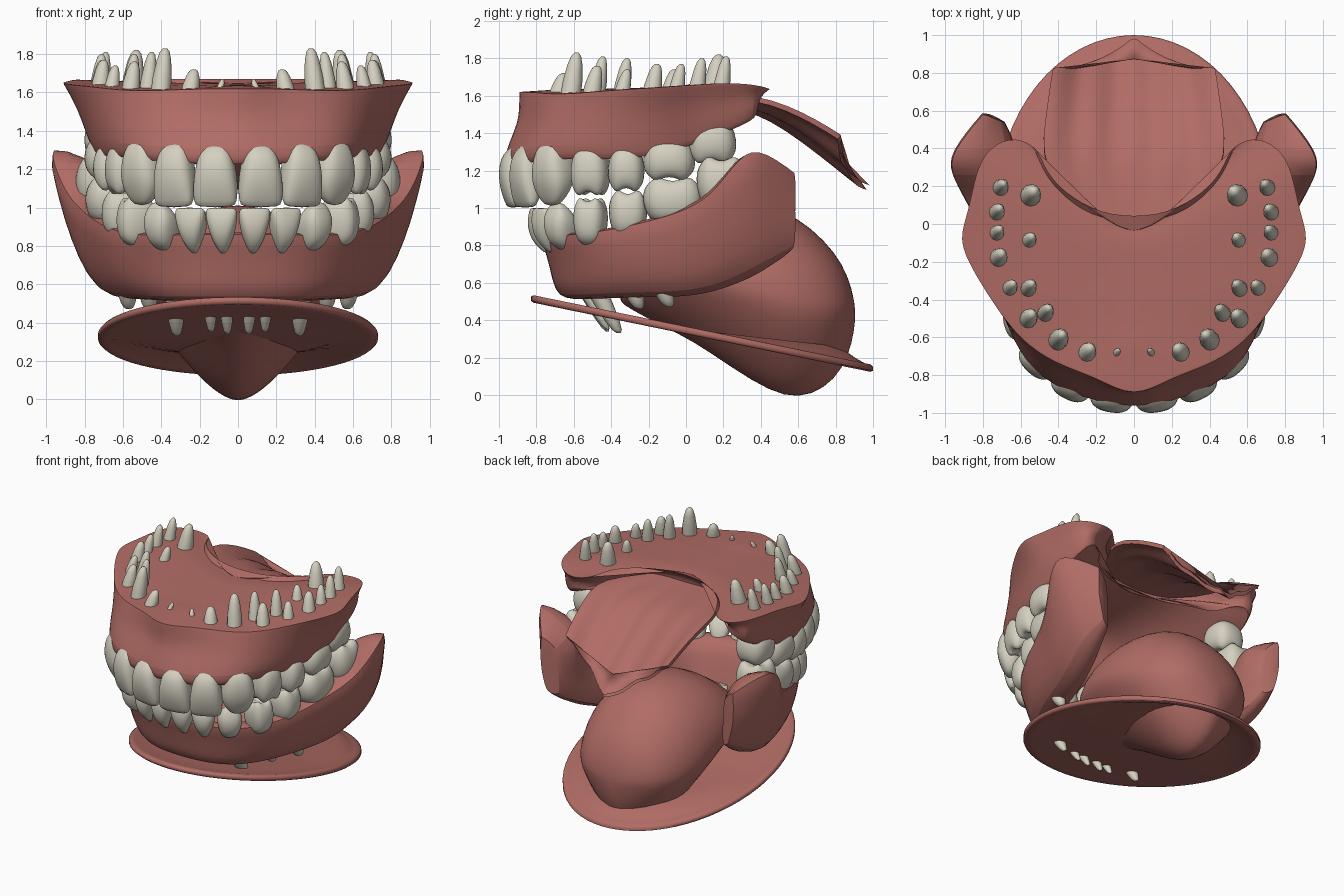
import bpy, bmesh, math
from mathutils import Vector as V

if "Cube" in bpy.data.objects:
    bpy.data.objects.remove(bpy.data.objects["Cube"])


def material(name, rgb):
    m = bpy.data.materials.new(name)
    m.diffuse_color = (*rgb, 1)
    m.use_nodes = True
    m.node_tree.nodes["Principled BSDF"].inputs["Base Color"].default_value = m.diffuse_color
    return m


PINK = material("gum pink", (0.44, 0.15, 0.13))
IVORY = material("tooth ivory", (0.66, 0.63, 0.53))


def finish(bm, name, mat, sub=0, angle=40):
    bmesh.ops.remove_doubles(bm, verts=bm.verts, dist=0.0005)
    bmesh.ops.recalc_face_normals(bm, faces=bm.faces)
    me = bpy.data.meshes.new(name)
    bm.to_mesh(me)
    bm.free()
    ob = bpy.data.objects.new(name, me)
    bpy.context.collection.objects.link(ob)
    me.materials.append(mat)
    if sub:
        s = ob.modifiers.new("smooth", 'SUBSURF')
        s.levels = s.render_levels = sub
    bpy.ops.object.select_all(action='DESELECT')
    ob.select_set(True)
    bpy.context.view_layer.objects.active = ob
    bpy.ops.object.shade_smooth_by_angle(angle=math.radians(angle))
    return ob


def loft(bm, rings, closed=True, cap=True, creased=(), crease_ends=0):
    """Skin a list of equal-length point rings."""
    layer = bm.edges.layers.float.get("crease_edge") or bm.edges.layers.float.new("crease_edge")
    vs = [[bm.verts.new(p) for p in r] for r in rings]
    n = len(rings[0])
    for a, b in zip(vs, vs[1:]):
        for i in range(n if closed else n - 1):
            j = (i + 1) % n
            bm.faces.new((a[i], a[j], b[j], b[i]))
        for i, c in creased:
            bm.edges.get((a[i], b[i]))[layer] = c
    if cap:
        for r in (vs[0], vs[-1]):
            f = bm.faces.new(r)
            for e in f.edges:
                e[layer] = crease_ends


def both_sides(half):
    return [[V((-p.x, p.y, p.z)) for p in s] for s in reversed(half[1:])] + half


# Upper gum with palate: rim x, y, z, tooth row x, y, gum line z, midline y
UPPER = [(0, -.93, 1.62, 0, -.89, 1.23, -.60), (.2, -.81, 1.62, .2, -.86, 1.23, -.56),
         (.42, -.74, 1.61, .41, -.77, 1.25, -.52), (.61, -.61, 1.61, .53, -.61, 1.27, -.47),
         (.76, -.40, 1.63, .61, -.38, 1.26, -.4), (.87, -.22, 1.64, .66, -.2, 1.28, -.34),
         (.93, -.08, 1.65, .68, -.06, 1.32, -.3), (.88, .06, 1.66, .69, .06, 1.36, -.26),
         (.85, .22, 1.67, .68, .2, 1.42, -.22), (.80, .38, 1.66, .67, .31, 1.47, -.18),
         (.66, .47, 1.63, .63, .36, 1.52, -.15), (.52, .42, 1.64, .55, .30, 1.50, -.12),
         (.48, .31, 1.66, .50, .22, 1.47, -.1), (.41, .20, 1.67, .38, .12, 1.53, -.08),
         (.23, .07, 1.67, .22, 0, 1.55, -.06), (0, .03, 1.67, 0, -.02, 1.57, -.04)]
half = []
for k, (ox, oy, oz, tx, ty, gz, sy) in enumerate(UPPER):
    rim, t = V((ox, oy, oz)), V((tx, ty, gz))
    n = V((tx, ty - sy, 0)).normalized()
    h = .10 if k < 2 else .118 if k < 10 else .07 if k < 11 else .03
    top, under = V((0, sy, 1.64)), V((0, sy, 1.57))
    lip, inner = t + n * h + V((0, 0, .06)), t - n * h + V((0, 0, .02))
    edge = t + n * h * .75 - V((0, 0, .005))
    mid = rim.lerp(lip, .5) - n * (.04 if k < 2 else 0 if k < 5 else .015 if k < 11 else 0)
    vault = inner.lerp(under, .4)
    vault.z = inner.z * .3 + under.z * .7
    half.append([top, rim.lerp(top, .45), rim.lerp(top, .07), rim, rim.lerp(mid, .35), mid,
                 lip, edge, inner, vault, under])
bm = bmesh.new()
loft(bm, both_sides(half), closed=False, cap=False, creased=[(3, .6), (7, .5)])
finish(bm, "upper_gum", PINK, 2)

# Lower gum: tooth row x, y, gum line z, outer bottom x, y, z, half thickness
LOWER = [(0, -.72, .87, 0, -.70, .51, .075), (.2, -.70, .87, .2, -.69, .51, .075),
         (.4, -.63, .86, .41, -.60, .51, .085), (.53, -.46, .88, .54, -.42, .515, .10),
         (.62, -.28, .92, .63, -.22, .52, .11), (.69, -.05, .98, .70, 0, .52, .12),
         (.76, .13, 1.07, .75, .16, .55, .15), (.84, .26, 1.26, .78, .3, .60, .15),
         (.91, .37, 1.37, .80, .42, .66, .09), (.77, .59, 1.20, .76, .59, .77, .03)]
half = []
for k, (tx, ty, gz, bx, by, bz, h) in enumerate(LOWER):
    t, b = V((tx, ty, gz)), V((bx, by, bz))
    n = V((tx, min(0, ty + .35), 0)).normalized()
    out, inn = t + n * h, t - n * h
    bi = b - n * (.2 if k < 8 else .16)
    if k == 8:
        inn = V((.60, .41, 1.2))
    if k == 9:
        inn, bi = V((.69, .54, 1.12)), V((.68, .54, .76))
    mid = out.lerp(b, .5) + n * (-.015 if ty < -.6 else .03)
    half.append([out, mid, b, bi, inn.lerp(bi, .5), inn])
bm = bmesh.new()
loft(bm, both_sides(half), creased=[(2, .15), (3, .3), (0, .4)], crease_ends=.85)
finish(bm, "lower_gum", PINK, 2)

# Tooth shapes: rows of (height fraction, width, depth), from root to biting edge
SHAPES = {
    "incisor": [(-.12, .3, .2), (-.02, .6, .6), (.12, .82, .92), (.4, .98, 1), (.68, 1.04, .78), (.9, 1, .45), (1, .88, .24)],
    "canine": [(-.12, .3, .2), (-.02, .58, .6), (.12, .82, .93), (.4, 1, 1), (.64, 1.03, .85), (.86, .75, .5), (1, .35, .2)],
    "molar": [(-.15, .4, .3), (-.04, .7, .65), (.1, .9, .88), (.4, 1.05, 1), (.7, 1.04, .95), (.92, .87, .78), (1, .64, .55), (.88, .2, .18)],
    "lower_front": [(-.15, .15, .2), (0, .38, .6), (.2, .66, .93), (.5, .9, .95), (.75, 1.02, .7), (.92, 1.02, .42), (1, .9, .24)],
}


def tooth(name, kind, x, y, gum, edge, w, d, lean=0):
    turn = math.atan2(x, -(y + .35)) if y < -.4 else math.pi / 2
    turn *= .8 if y < -.6 else 1
    side, out = V((math.cos(turn), math.sin(turn), 0)), V((math.sin(turn), -math.cos(turn), 0))
    rings = []
    for t, sw, sd in SHAPES[kind]:
        ring = []
        for i in range(20):
            a = math.tau * i / 20
            c, s = (math.copysign(abs(f) ** .75, f) for f in (math.cos(a), math.sin(a)))
            z = gum + (edge - gum) * t
            if kind == "molar" and .9 < t:
                z += (edge - gum) * .06 * -math.cos(4 * a)
            p = side * c * sw * w / 2 + out * (s * sd * d / 2 + lean * (t - .5))
            ring.append(V((x, y, z)) + p)
        rings.append(ring)
    for sx, label in ((1, "right"), (-1, "left")):
        bm = bmesh.new()
        loft(bm, [[V((p.x * sx, p.y, p.z)) for p in r] for r in rings])
        finish(bm, f"{name}_{label}", IVORY, 1, 60)


# Upper and lower teeth: shape, x, y, gum z, edge z, width, depth, lean
ROWS = {
    "upper": [("incisor", .117, -.915, 1.30, 1.0, .228, .18, .02), ("incisor", .33, -.85, 1.31, 1.0, .22, .18, .02),
              ("canine", .495, -.71, 1.34, 1.01, .23, .21, .02), ("molar", .585, -.51, 1.31, 1.07, .20, .22),
              ("molar", .64, -.32, 1.31, 1.09, .19, .24), ("molar", .675, -.09, 1.35, 1.15, .27, .26),
              ("molar", .68, .14, 1.45, 1.24, .25, .25)],
    "lower": [("lower_front", .083, -.78, .79, 1.0, .162, .14, .06), ("lower_front", .24, -.75, .79, 1.0, .165, .15, .06),
              ("canine", .40, -.67, .80, 1.03, .17, .18, .05), ("molar", .53, -.51, .83, 1.05, .17, .21),
              ("molar", .60, -.31, .87, 1.09, .20, .23), ("molar", .67, -.07, .94, 1.16, .31, .26),
              ("molar", .72, .19, 1.02, 1.27, .26, .26)],
}
for jaw, row in ROWS.items():
    for i, (kind, *dims) in enumerate(row):
        tooth(f"{jaw}_tooth_{i + 1}", kind, *dims)


# Root tips poking through the gums
def root(name, base, tip, r):
    for sx, label in ((1, "right"), (-1, "left")):
        bm = bmesh.new()
        rings = []
        for t, s in ((0, 1), (.4, .95), (.75, .72), (.93, .48), (1, .2)):
            c = base.lerp(tip, t)
            rings.append([V(((c.x + r * s * .95 * math.cos(a)) * sx, c.y + r * s * math.sin(a), c.z))
                          for a in (math.tau * i / 12 for i in range(12))])
        loft(bm, rings)
        finish(bm, f"{name}_{label}", IVORY, 0, 60)


# Upper and lower root tips: x, y, tip z, radius
UPPER_ROOTS = [(.09, -.68, 1.67, .022), (.24, -.67, 1.72, .05), (.39, -.60, 1.83, .055), (.55, -.49, 1.76, .05),
               (.46, -.46, 1.81, .045), (.55, -.33, 1.80, .045), (.65, -.33, 1.74, .042), (.71, -.17, 1.77, .05),
               (.72, -.04, 1.77, .042), (.55, -.08, 1.74, .042), (.72, .07, 1.80, .045), (.54, .16, 1.82, .06),
               (.70, .20, 1.81, .045)]
for i, (x, y, z, r) in enumerate(UPPER_ROOTS):
    root(f"upper_root_{i + 1}", V((x + .015, y - .02, 1.58)), V((x - .01, y + .015, z)), r)
LOWER_ROOTS = [(.055, -.42, .34, .042), (.14, -.42, .35, .04), (.32, -.36, .33, .055), (.46, -.25, .46, .055),
               (.57, -.09, .47, .055)]
for i, (x, y, z, r) in enumerate(LOWER_ROOTS):
    root(f"lower_root_{i + 1}", V((x + .01, y - (.14 if z < .4 else .05), .60)), V((x, y, z)), r)

# Tongue: y, lowest z, highest z, half width; underside narrows to a keel
TONGUE = [(-.36, .50, .60, .10), (-.3, .46, .70, .24), (-.15, .38, .85, .38), (.05, .28, .97, .45),
          (.25, .14, 1.02, .475), (.45, .015, 1.01, .475), (.6, -.022, .95, .445), (.74, .03, .83, .38),
          (.84, .14, .70, .28), (.89, .28, .56, .16), (.905, .4, .46, .05)]
rings = []
for y, lo, hi, w in TONGUE:
    m, ring = max((lo + hi) / 2, min(.45, hi - .04)), []
    for i in range(32):
        a = math.tau * i / 32
        c, s = math.cos(a), math.sin(a)
        x = c if s >= 0 else math.copysign(abs(c) ** 1.1, c) * (1 + .4 * s)
        ring.append(V((w * x, y, m + s * ((hi - m) if s > 0 else (m - lo)))))
    rings.append(ring)
bm = bmesh.new()
loft(bm, rings)
finish(bm, "tongue", PINK, 1, 80)

# Mouth floor: tilted oval plate, raised where it meets the back of the tongue
rings = []
for r, dz in ((.3, 0), (.6, 0), (.8, 0), (.93, -.003), (.985, -.004), (1, .005), (1, .025), (.985, .036), (.95, .036),
              (.9, .03), (.8, .03), (.6, .03), (.3, .03)):
    ring = []
    for i in range(64):
        a = math.tau * i / 64
        y = .085 + .915 * r * math.sin(a)
        lift = .09 * max(0, math.sin(a)) * max(0, 1 - abs(r - .75) / .2)
        ring.append(V((.73 * r * math.cos(a), y, .5 - .205 * (y + .83) + dz + lift)))
    rings.append(ring)
bm = bmesh.new()
loft(bm, rings)
finish(bm, "mouth_floor", PINK, 0, 60)

# Soft palate: flap sagging along the middle, ending in a small point
SOFT = [(-.02, .2, 1.61, 1.60), (.2, .42, 1.60, 1.57), (.38, .49, 1.60, 1.54), (.55, .47, 1.545, 1.44),
        (.7, .45, 1.47, 1.32), (.83, .43, 1.39, 1.19)]
rings = []
for k, (y, w, ze, zc) in enumerate(SOFT):
    top = []
    for i in range(25):
        u = i / 12 - 1
        dy = (0, 0, 0, 0, .04, .17)[k] * (1 - abs(u)) ** 2.2
        z = zc + (ze - zc) * abs(u) ** 1.6 + .012 * math.cos(u * 14) * (k > 1) - dy * .55
        top.append(V((u * w, y + dy, z)))
    rings.append(top + [p - V((0, .015, .025)) for p in reversed(top)])
bm = bmesh.new()
loft(bm, rings, crease_ends=.8, creased=[(0, .8), (24, .8), (25, .8), (49, .8)])
finish(bm, "soft_palate", PINK, 1, 60)
